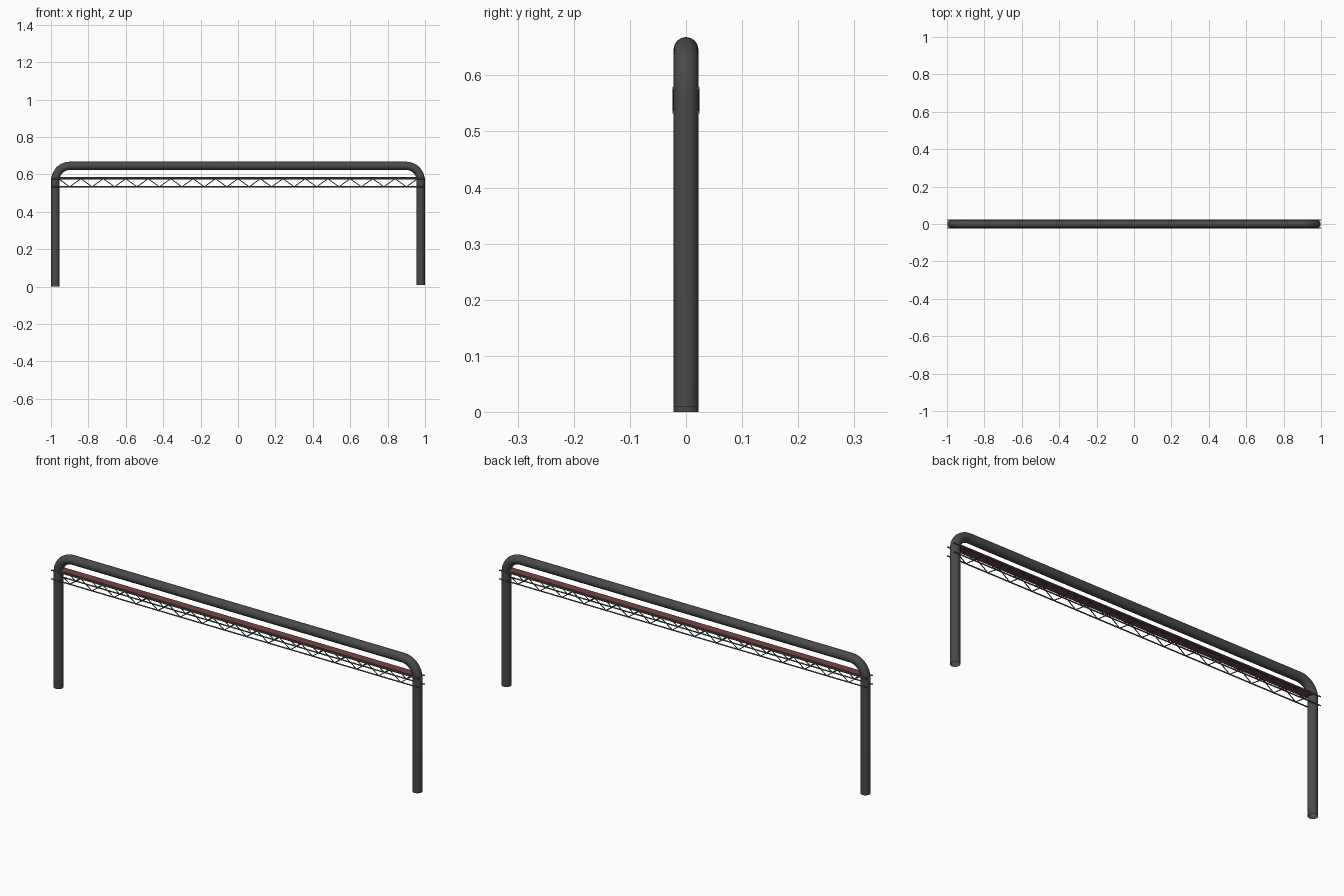
import bpy
from math import sin, cos, pi, radians

cube = bpy.data.objects.get("Cube")
if cube:
    bpy.data.objects.remove(cube, do_unlink=True)


def material(name, rgb):
    m = bpy.data.materials.new(name)
    m.use_nodes = True
    m.diffuse_color = (*rgb, 1)
    m.node_tree.nodes["Principled BSDF"].inputs["Base Color"].default_value = (*rgb, 1)
    return m


steel = material("dark steel", (0.068, 0.068, 0.068))
wire = material("grey truss steel", (0.095, 0.095, 0.095))
red = material("dull red", (0.18, 0.06, 0.06))


def rod(name, points, radius, mat, caps=True):
    """Smooth round bar swept along a list of points, turned into a mesh."""
    curve = bpy.data.curves.new(name, "CURVE")
    curve.dimensions = "3D"
    curve.bevel_depth = radius
    curve.bevel_resolution = 6
    curve.use_fill_caps = caps
    spline = curve.splines.new("POLY")
    spline.points.add(len(points) - 1)
    for p, co in zip(spline.points, points):
        p.co = (*co, 1)
    curve.materials.append(mat)
    obj = bpy.data.objects.new(name, curve)
    bpy.context.collection.objects.link(obj)
    bpy.ops.object.select_all(action="DESELECT")
    obj.select_set(True)
    bpy.context.view_layer.objects.active = obj
    bpy.ops.object.convert(target="MESH")
    bpy.ops.object.shade_smooth_by_angle(angle=radians(40))


# Bent main tube, open at both feet: leg, bend, top bar, bend, leg
LEG_X, TOP_Z, BEND, TUBE_R = 0.9765, 0.646, 0.078, 0.0222
path = [(-LEG_X, 0, 0)]
for side in (-1, 1):
    for i in range(13):
        a = pi / 2 * i / 12
        if side > 0:
            a = pi / 2 - a
        path.append((side * (LEG_X - BEND + BEND * cos(a)), 0, TOP_Z - BEND + BEND * sin(a)))
path.append((LEG_X, 0, 0.01))
rod("main_tube", path, TUBE_R, steel, caps=False)

# Front and back trusses: two chords and a zigzag each
HIGH, LOW, TRUSS_Y, SPAN, BAYS = 0.577, 0.534, 0.0215, 0.96, 16
for label, y in (("front", -TRUSS_Y), ("back", TRUSS_Y)):
    for level, z in (("upper", HIGH), ("lower", LOW)):
        rod(f"{label}_{level}_chord", [(-1, y, z), (1, y, z)], 0.003, wire)
    # Straight braces, alternately falling and rising
    step = SPAN / BAYS
    for i in range(2 * BAYS):
        ends = (HIGH, LOW) if i % 2 == 0 else (LOW, HIGH)
        x = -SPAN + i * step
        rod(f"{label}_brace_{i + 1}", [(x, y, ends[0]), (x + step, y, ends[1])], 0.0022, wire)

# Red plank lying between the upper chords
bpy.ops.mesh.primitive_cube_add(size=1, location=(0, 0, 0.579))
plank = bpy.context.object
plank.name = "plank"
plank.scale = (2 * LEG_X - 0.03, 0.04, 0.012)
plank.data.materials.append(red)
